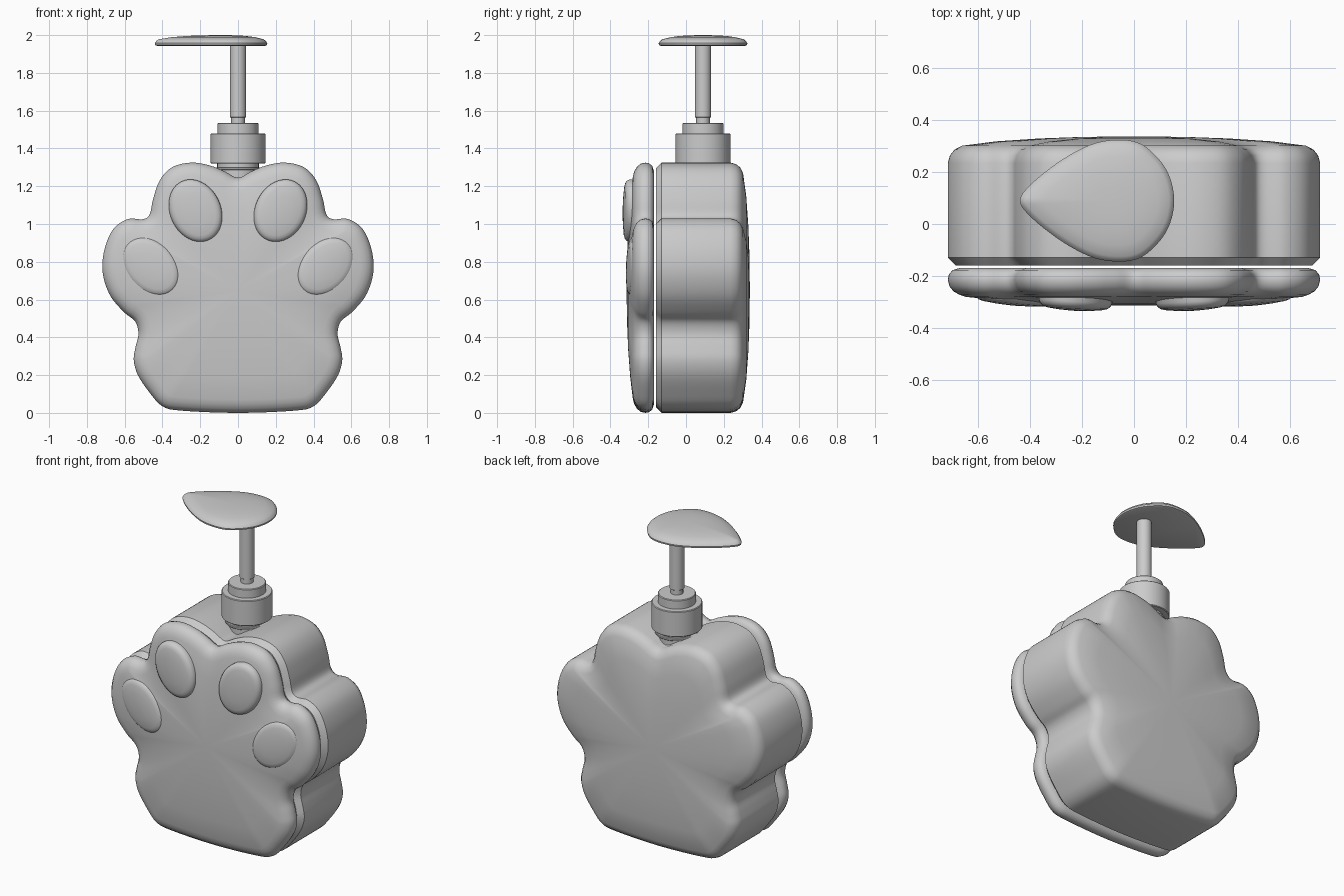
import bpy, bmesh
from math import radians, sin, cos, pi
from mathutils import Vector, Matrix

if "Cube" in bpy.data.objects:
    bpy.data.objects.remove(bpy.data.objects["Cube"])


def spline(pts, n=4):
    """Closed Catmull-Rom curve through 2D points."""
    p = [Vector(q) for q in pts]
    out = []
    for i in range(len(p)):
        a, b, c, d = (p[(i + k) % len(p)] for k in (-1, 0, 1, 2))
        for s in range(n):
            t = s / n
            out.append(0.5 * (2 * b + (c - a) * t + (2 * a - 5 * b + 4 * c - d) * t * t
                              + (3 * b - a - 3 * c + d) * t ** 3))
    return out


def loft(name, outline, rings, centre=(0, 0), matrix=Matrix(), angle=40):
    """Stack rings (height, inset, scale) of a counter-clockwise outline; scale 0 closes to a point."""
    n, c = len(outline), Vector(centre)
    normals = []
    for i in range(n):
        t = (outline[(i + 1) % n] - outline[i - 1]).normalized()
        normals.append(Vector((-t.y, t.x)))
    bm = bmesh.new()
    prev = None
    for h, inset, s in rings:
        if s == 0:
            tip = bm.verts.new((c.x, c.y, h))
            for i in range(n):
                bm.faces.new((prev[i], prev[(i + 1) % n], tip))
            continue
        ring = []
        for p, m in zip(outline, normals):
            q = c + (p + m * inset - c) * s
            ring.append(bm.verts.new((q.x, q.y, h)))
        if prev:
            for i in range(n):
                j = (i + 1) % n
                bm.faces.new((prev[i], prev[j], ring[j], ring[i]))
        else:
            bm.faces.new(ring[::-1])
        prev = ring
    if rings[-1][2] != 0:
        bm.faces.new(prev)
    bm.transform(matrix)
    bmesh.ops.recalc_face_normals(bm, faces=bm.faces)
    me = bpy.data.meshes.new(name)
    bm.to_mesh(me)
    bm.free()
    ob = bpy.data.objects.new(name, me)
    bpy.context.collection.objects.link(ob)
    bpy.ops.object.select_all(action='DESELECT')
    ob.select_set(True)
    bpy.context.view_layer.objects.active = ob
    bpy.ops.object.shade_smooth_by_angle(angle=radians(angle))
    return ob


def ellipse(a, b, n=48):
    return [Vector((a * cos(2 * pi * i / n), b * sin(2 * pi * i / n))) for i in range(n)]


# Paw silhouette (right half, bottom to top), mirrored
half = [(0.3, 0.012), (0.40, 0.035), (0.47, 0.11), (0.53, 0.2), (0.552, 0.28), (0.542, 0.35),
        (0.527, 0.42), (0.545, 0.485), (0.60, 0.53), (0.67, 0.61), (0.708, 0.70), (0.718, 0.79),
        (0.70, 0.89), (0.655, 0.98), (0.58, 1.027), (0.505, 1.025), (0.468, 1.05), (0.45, 1.13),
        (0.415, 1.23), (0.35, 1.30), (0.25, 1.325), (0.15, 1.31), (0.07, 1.278)]
paw = spline([(0, 0.0)] + half + [(0, 1.245)] + [(-x, z) for x, z in reversed(half)])
# Outline plane to XZ, loft height towards the front (-y)
FRONT = Matrix.Rotation(radians(90), 4, 'X')

# Bottle body with a softly domed back
loft("bottle_body", paw,
     [(0.16, 0.03, 1), (0.13, 0, 1), (-0.235, 0, 1), (-0.265, 0.008, 1), (-0.287, 0.026, 1),
      (-0.302, 0.055, 1), (-0.319, 0.055, 0.8), (-0.330, 0.055, 0.55), (-0.336, 0.055, 0.3),
      (-0.338, 0, 0)], (0, 0.65), FRONT)

# Rounded front plate
loft("front_plate", paw,
     [(0.17, 0.045, 1), (0.178, 0.018, 1), (0.195, 0.004, 1), (0.215, 0, 1), (0.24, 0.006, 1),
      (0.26, 0.022, 1), (0.273, 0.045, 1), (0.281, 0.07, 1), (0.295, 0.07, 0.8),
      (0.306, 0.07, 0.55), (0.312, 0.07, 0.3), (0.315, 0, 0)], (0, 0.65), FRONT)

# Toe pads
pad_rings = [(-0.03, 0, 1), (0.005, 0, 1), (0.018, 0.006, 1), (0.027, 0.018, 1),
             (0.032, 0.035, 1), (0.037, 0.035, 0.6), (0.039, 0.035, 0.3), (0.04, 0, 0)]
for side, label in ((-1, "left"), (1, "right")):
    for kind, x, z, y, a, b, tilt, yaw in (
            ("upper", 0.225, 1.07, -0.295, 0.134, 0.172, 25, 3),
            ("lower", 0.462, 0.775, -0.275, 0.130, 0.177, 44, 5)):
        m = (Matrix.Translation((side * x, y, z)) @ Matrix.Rotation(radians(side * yaw), 4, 'Z')
             @ Matrix.Rotation(radians(side * tilt), 4, 'Y') @ FRONT)
        loft(f"{kind}_toe_pad_{label}", ellipse(a, b), pad_rings, matrix=m)

# Pump: neck, screw collar, stem
AXIS = Matrix.Translation((0, 0.09, 0))
for name, r, z0, z1, e in (("bottle_neck", 0.11, 1.2, 1.33, 0), ("neck_ring", 0.125, 1.285, 1.3, 0.003),
                           ("collar", 0.145, 1.32, 1.48, 0.004), ("collar_cap", 0.108, 1.475, 1.535, 0.004),
                           ("stem_base", 0.036, 1.53, 1.575, 0), ("pump_stem", 0.043, 1.565, 1.96, 0.002)):
    rings = [(z0, 0, 1), (z1, 0, 1)]
    if e:
        rings = [(z0, e, 1), (z0 + e, 0, 1), (z1 - e, 0, 1), (z1, e, 1)]
    loft(name, ellipse(r, r), rings, matrix=AXIS, angle=30)

# Teardrop pump head
drop = [(0.14, 0.085), (0.10, 0.155), (0.03, 0.217), (-0.05, 0.235), (-0.15, 0.222),
        (-0.25, 0.175), (-0.35, 0.105), (-0.42, 0.04)]
head = spline([(0.155, 0)] + drop + [(-0.44, 0)] + [(x, -y) for x, y in reversed(drop)])
loft("pump_head", head,
     [(1.943, 0.012, 1), (1.947, 0.002, 1), (1.957, 0, 1), (1.969, 0.008, 1), (1.978, 0.02, 1),
      (1.989, 0.02, 0.8), (1.996, 0.02, 0.55), (1.999, 0.02, 0.3), (2.0, 0, 0)], (-0.08, 0), AXIS)
